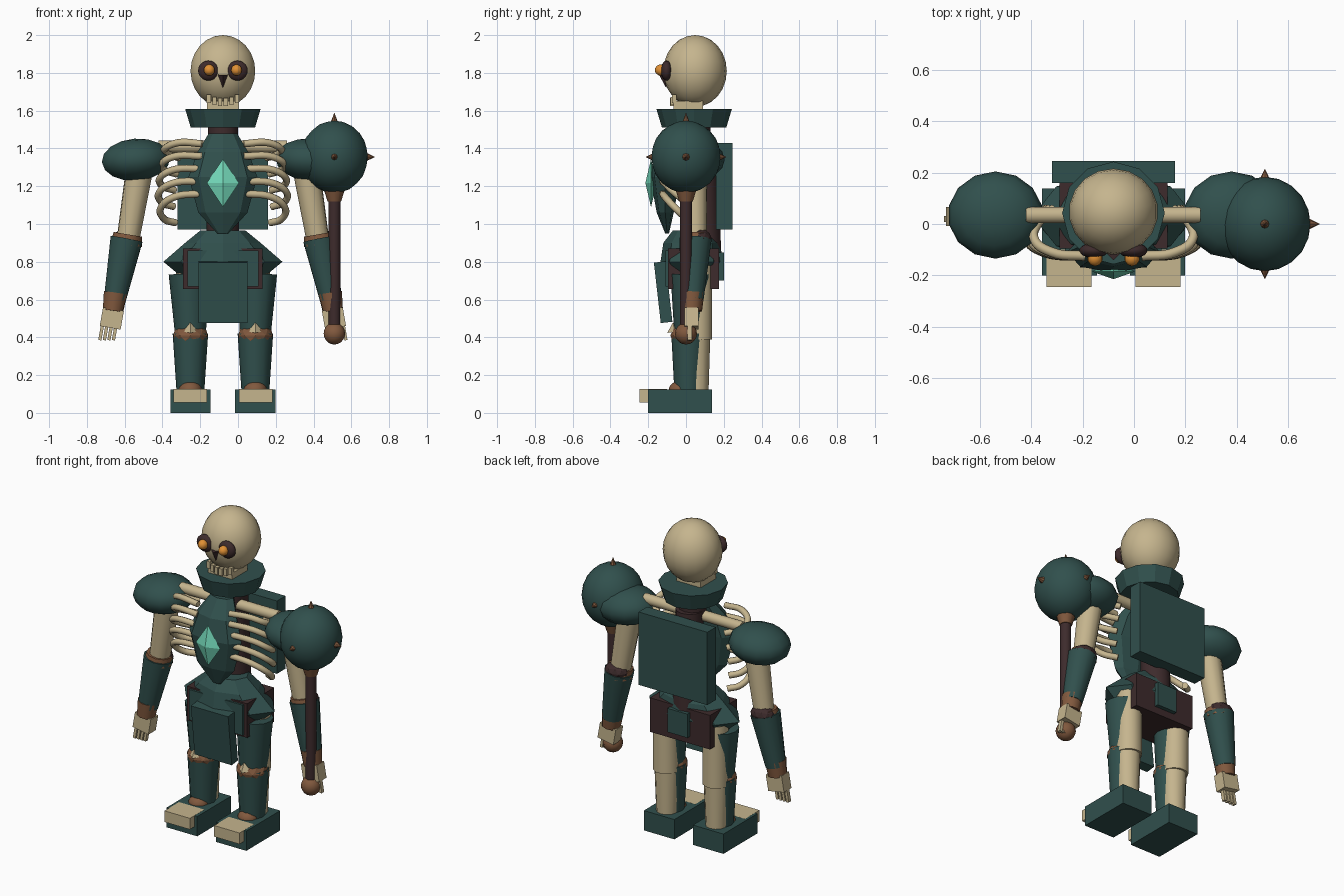
import bpy, bmesh, math
from mathutils import Vector, Matrix

if "Cube" in bpy.data.objects:
    bpy.data.objects.remove(bpy.data.objects["Cube"])

CX = -0.08  # body centre line


def mat(name, rgb):
    m = bpy.data.materials.new(name)
    m.diffuse_color = (*rgb, 1)
    m.use_nodes = True
    m.node_tree.nodes["Principled BSDF"].inputs["Base Color"].default_value = m.diffuse_color
    return m


GREEN = mat("dark green armour", (0.030, 0.080, 0.074))
BONE = mat("bone", (0.56, 0.46, 0.27))
DARK = mat("dark brown leather", (0.047, 0.024, 0.025))
BROWN = mat("brown bronze", (0.22, 0.10, 0.048))
ORANGE = mat("orange glow", (0.75, 0.28, 0.035))
CRYSTAL = mat("pale teal crystal", (0.17, 0.68, 0.48))


def finish(name, bm, m, smooth=None):
    bmesh.ops.recalc_face_normals(bm, faces=bm.faces)
    me = bpy.data.meshes.new(name)
    bm.to_mesh(me)
    bm.free()
    me.materials.append(m)
    ob = bpy.data.objects.new(name, me)
    bpy.context.collection.objects.link(ob)
    if smooth:
        bpy.ops.object.select_all(action='DESELECT')
        ob.select_set(True)
        bpy.context.view_layer.objects.active = ob
        bpy.ops.object.shade_smooth_by_angle(angle=math.radians(smooth))
    return ob


def box(name, lo, hi, m, rot=None):
    lo, hi = Vector(lo), Vector(hi)
    bm = bmesh.new()
    M = Matrix.Translation((lo + hi) / 2) @ (rot or Matrix()) @ Matrix.Diagonal((*(hi - lo), 1))
    bmesh.ops.create_cube(bm, size=1, matrix=M)
    return finish(name, bm, m)


def ball(name, c, r, m, seg=14, rings=10, smooth=60, rot=None):
    bm = bmesh.new()
    M = Matrix.Translation(c) @ (rot or Matrix()) @ Matrix.Diagonal((*r, 1))
    bmesh.ops.create_uvsphere(bm, u_segments=seg, v_segments=rings, radius=1, matrix=M)
    return finish(name, bm, m, smooth)


def ico(name, c, r, m, sub=1, smooth=None):
    bm = bmesh.new()
    M = Matrix.Translation(c) @ Matrix.Diagonal((*r, 1))
    bmesh.ops.create_icosphere(bm, subdivisions=sub, radius=1, matrix=M)
    return finish(name, bm, m, smooth)


def cone(name, a, b, ra, rb, m, seg=12, smooth=40):
    a, b = Vector(a), Vector(b)
    d = b - a
    bm = bmesh.new()
    M = Matrix.Translation((a + b) / 2) @ d.to_track_quat('Z', 'Y').to_matrix().to_4x4()
    bmesh.ops.create_cone(bm, cap_ends=True, segments=seg, radius1=ra, radius2=rb,
                          depth=d.length, matrix=M)
    return finish(name, bm, m, smooth)


def loft(name, rings, m, seg=8):
    """Stack elliptical rings given as (z, centre y, half width, half depth)."""
    bm = bmesh.new()
    loops = []
    for z, y, rx, ry in rings:
        loops.append([bm.verts.new((CX + rx * math.cos(2 * math.pi * i / seg),
                                    y + ry * math.sin(2 * math.pi * i / seg), z))
                      for i in range(seg)])
    for p, q in zip(loops, loops[1:]):
        for i in range(seg):
            j = (i + 1) % seg
            bm.faces.new((p[i], p[j], q[j], q[i]))
    bm.faces.new(loops[0])
    bm.faces.new(loops[-1])
    return finish(name, bm, m)


def tube(name, pts, r, m):
    cu = bpy.data.curves.new(name, 'CURVE')
    cu.dimensions = '3D'
    cu.bevel_depth = r
    cu.bevel_resolution = 2
    cu.resolution_u = 6
    cu.use_fill_caps = True
    sp = cu.splines.new('BEZIER')
    sp.bezier_points.add(len(pts) - 1)
    for bp, p in zip(sp.bezier_points, pts):
        bp.co = p
        bp.handle_left_type = bp.handle_right_type = 'AUTO'
    cu.materials.append(m)
    ob = bpy.data.objects.new(name, cu)
    bpy.context.collection.objects.link(ob)
    return ob


# Head: skull, jaw, teeth, nose
ball("skull", (CX, 0.048, 1.81), (0.174, 0.168, 0.19), BONE, 18, 12)
box("jaw", (CX - 0.085, -0.065, 1.58), (CX + 0.085, 0.09, 1.65), BONE)
for i in range(6):
    t = (i - 2.5) / 2.5
    x, z = CX + 0.075 * t, 1.645 + 0.018 * t * t
    box("tooth", (x - 0.011, -0.085 + 0.01 * t * t, z - 0.022), (x + 0.011, -0.05, z + 0.022), BONE)
cone("nose", (CX, -0.115, 1.79), (CX, -0.105, 1.72), 0.026, 0.0, DARK, 4)

# Collar, neck and spine
cone("collar", (CX, 0.043, 1.51), (CX, 0.043, 1.61), 0.17, 0.2, GREEN, 12, 20)
cone("neck", (CX, 0.05, 1.40), (CX, 0.05, 1.56), 0.08, 0.08, DARK)
cone("spine", (CX, 0.1, 0.82), (CX, 0.08, 1.45), 0.088, 0.08, DARK)

# Torso plates
loft("chest_plate", [(0.95, -0.1, 0.03, 0.01), (1.06, -0.11, 0.13, 0.045),
                     (1.25, -0.11, 0.182, 0.08), (1.38, -0.09, 0.135, 0.075),
                     (1.48, -0.04, 0.075, 0.05)], GREEN)
box("back_plate", (-0.32, 0.16, 0.97), (0.16, 0.245, 1.43), GREEN)
bm = bmesh.new()
bmesh.ops.create_cone(bm, segments=4, radius1=1, radius2=0, depth=1, cap_ends=False,
                      matrix=Matrix.Translation((0, 0, 0.5)))
bmesh.ops.create_cone(bm, segments=4, radius1=0, radius2=1, depth=1, cap_ends=False,
                      matrix=Matrix.Translation((0, 0, -0.5)))
bmesh.ops.remove_doubles(bm, verts=bm.verts, dist=0.001)
ext = max(abs(v.co.x) for v in bm.verts)
turn = 0 if ext > 0.9 else math.pi / 4
bmesh.ops.transform(bm, verts=bm.verts, matrix=Matrix.Translation((CX, -0.185, 1.217))
                    @ Matrix.Diagonal((0.085, 0.03, 0.128, 1)) @ Matrix.Rotation(turn, 4, 'Z'))
finish("chest_crystal", bm, CRYSTAL)

# Hips
loft("hip_skirt", [(0.68, 0.03, 0.17, 0.11), (0.80, 0.03, 0.315, 0.165),
                   (0.90, 0.03, 0.20, 0.15), (0.965, 0.03, 0.12, 0.10)], GREEN)
box("pelvis_belt", (-0.29, -0.095, 0.655), (0.13, 0.175, 0.87), DARK)
box("front_hip_plate", (-0.268, -0.108, 0.668), (0.108, -0.09, 0.86), GREEN)
box("back_hip_tab", (CX - 0.07, 0.165, 0.70), (CX + 0.07, 0.2, 0.85), GREEN)
box("loincloth", (-0.21, -0.152, 0.478), (0.05, -0.09, 0.80), GREEN,
    Matrix.Rotation(math.radians(6.5), 4, 'X'))

for s in (-1, 1):
    def P(dx, y, z):
        return Vector((CX + s * dx, y, z))

    def sbox(name, dx0, dx1, y0, y1, z0, z1, m):
        xs = sorted((CX + s * dx0, CX + s * dx1))
        return box(name, (xs[0], y0, z0), (xs[1], y1, z1), m)

    # Eyes
    ball("eye_socket", P(0.077, -0.103, 1.812), (0.056, 0.03, 0.053), DARK)
    ball("eye", P(0.072, -0.132, 1.815), (0.03, 0.033, 0.03), ORANGE, 10, 8)

    # Ribs and collar bone
    for i in range(5):
        z = 1.425 - 0.066 * i
        drop = 0.02 * i
        w = (0.31, 0.325, 0.335, 0.34, 0.33)[i]
        tube("rib", [P(0.11, -0.125, z), P(w - 0.07, -0.11, z + 0.005 - drop * 0.3),
                     P(w, -0.055, z - 0.03 - drop * 0.6), P(w - 0.02, 0.01, z - 0.055 - drop),
                     P(w - 0.08, 0.06, z - 0.075 - drop)], 0.019, BONE)
    cone("collar_bone", P(0.04, 0.035, 1.41), P(0.34, 0.035, 1.41), 0.032, 0.032, BONE)

    # Arm
    ball("shoulder_guard", P(0.46, 0.035, 1.34), (0.186, 0.17, 0.112), GREEN, 14, 8, 60,
         Matrix.Rotation(s * math.radians(4), 4, 'Y'))
    cone("upper_arm", P(0.505, 0.05, 0.90), P(0.43, 0.04, 1.36), 0.06, 0.075, BONE)
    ico("elbow_pad", P(0.51, 0.075, 0.925), (0.078, 0.06, 0.05), DARK, 2)
    cone("elbow_band", P(0.512, 0.05, 0.892), P(0.503, 0.05, 0.945), 0.084, 0.076, BROWN, 10)
    cone("forearm", P(0.572, 0.035, 0.60), P(0.51, 0.05, 0.92), 0.06, 0.088, GREEN)
    cone("wrist_band", P(0.582, 0.03, 0.54), P(0.568, 0.033, 0.635), 0.055, 0.064, BROWN, 10)
    tilt = Matrix.Rotation(s * math.radians(-10), 4, 'Y')
    c, h = P(0.588, 0.03, 0.50), Vector((0.056, 0.037, 0.05))
    box("hand", c - h, c + h, BONE, tilt)
    for k in range(4):
        c, h = P(0.573 + 0.024 * k, 0.02, 0.422), Vector((0.0085, 0.012, 0.038))
        box("finger", c - h, c + h, BONE, tilt)

    # Leg
    cone("thigh_bone", P(0.172, 0.062, 0.39), P(0.175, 0.065, 0.78), 0.078, 0.076, BONE)
    cone("thigh_guard", P(0.172, 0.02, 0.43), P(0.18, 0.025, 0.735), 0.083, 0.107, GREEN)
    ico("knee_guard", P(0.172, 0.01, 0.41), (0.095, 0.093, 0.065), BROWN, 2)
    cone("knee_cap", P(0.172, -0.06, 0.43), P(0.172, -0.068, 0.475), 0.04, 0.004, BONE, 4)
    cone("shin_bone", P(0.172, 0.057, 0.10), P(0.172, 0.053, 0.42), 0.062, 0.076, BONE)
    cone("shin_guard", P(0.172, 0.012, 0.12), P(0.172, 0.016, 0.42), 0.074, 0.094, GREEN)
    ball("ankle", P(0.172, -0.03, 0.12), (0.062, 0.062, 0.05), BROWN, 12, 8)
    sbox("foot", 0.065, 0.278, -0.2, 0.138, 0, 0.125, GREEN)
    sbox("toe_plate", 0.085, 0.262, -0.245, -0.1, 0.055, 0.1255, BONE)

# Mace
MX, MZ = 0.51, 1.355
ico("mace_head", (MX, 0, MZ), (0.178, 0.184, 0.192), GREEN, 3, 60)
cone("mace_shaft", (MX, 0, 0.44), (MX, 0, 1.2), 0.032, 0.032, DARK)
cone("mace_collar", (MX, 0, 1.12), (MX, 0, 1.18), 0.036, 0.055, BROWN)
ball("mace_pommel", (MX, 0, 0.42), (0.058, 0.058, 0.058), BROWN)
for d in ((1, 0, 0), (-1, 0, 0), (0, 1, 0), (0, -1, 0), (0, 0, 1)):
    d = Vector(d)
    o = Vector((MX, 0, MZ))
    tip = 0.235 if d.z else 0.215
    cone("mace_spike", o + d * 0.15, o + d * tip, 0.032, 0.0, BROWN, 8)
